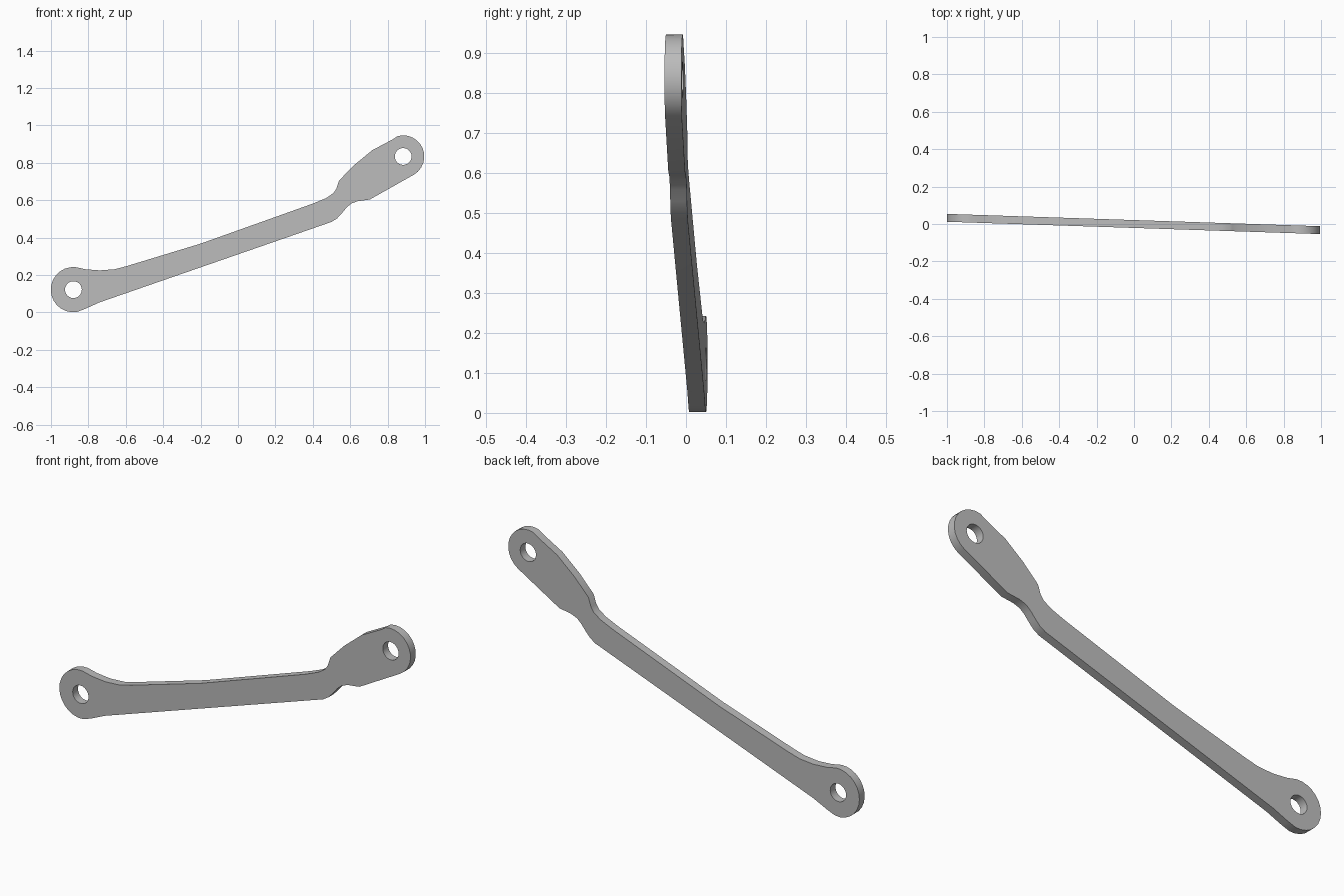
import bpy, bmesh
from math import cos, sin, radians

cube = bpy.data.objects.get("Cube")
if cube:
    bpy.data.objects.remove(cube, do_unlink=True)

HALF_THICK = 0.021
SLANT = -0.033
LOW_EYE = (-0.88, 0.122)
HIGH_EYE = (0.883, 0.834)


def arc(centre, radius, start, end, steps):
    angles = [radians(start + (end - start) * i / steps) for i in range(steps + 1)]
    return [(centre[0] + radius * cos(a), centre[1] + radius * sin(a)) for a in angles]


# Side profile of the link: two rounded ends joined by a necked bar
lower_edge = [(-0.82, 0.018), (-0.74, 0.054), (0.5, 0.484), (0.53, 0.503),
              (0.555, 0.53), (0.58, 0.56), (0.605, 0.582), (0.64, 0.595), (0.705, 0.604)]
upper_edge = [(0.83, 0.927), (0.717, 0.867), (0.62, 0.787), (0.54, 0.705),
              (0.525, 0.66), (0.51, 0.638), (0.47, 0.611), (0.4, 0.582), (-0.2, 0.368),
              (-0.595, 0.248), (-0.66, 0.231), (-0.74, 0.225), (-0.815, 0.231)]
outline = (arc(LOW_EYE, 0.121, 85, 278, 14) + lower_edge
           + arc(HIGH_EYE, 0.113, -60, 105, 12) + upper_edge)

# Filled profile with a round hole in each end
curve = bpy.data.curves.new("link_profile", "CURVE")
curve.dimensions = "2D"
curve.fill_mode = "BOTH"
curve.extrude = HALF_THICK
holes = [arc(c, 0.045, 0, 345, 23) for c in (LOW_EYE, HIGH_EYE)]
for loop in [outline] + holes:
    spline = curve.splines.new("POLY")
    spline.points.add(len(loop) - 1)
    for point, (x, z) in zip(spline.points, loop):
        point.co = (x, z, 0, 1)
    spline.use_cyclic_u = True

link = bpy.data.objects.new("link_arm", curve)
bpy.context.collection.objects.link(link)
bpy.ops.object.select_all(action="DESELECT")
link.select_set(True)
bpy.context.view_layer.objects.active = link
bpy.ops.object.convert(target="MESH")
link = bpy.context.object

# Stand the plate upright and slant it front to back along its length
bm = bmesh.new()
bm.from_mesh(link.data)
bmesh.ops.remove_doubles(bm, verts=bm.verts, dist=0.0005)
for v in bm.verts:
    x, z, depth = v.co
    v.co = (x, SLANT * x - depth, z)
bmesh.ops.recalc_face_normals(bm, faces=bm.faces)
bm.to_mesh(link.data)
bm.free()
bpy.ops.object.shade_smooth_by_angle(angle=radians(30))

# Plain grey metal
grey = bpy.data.materials.new("plain_grey")
grey.use_nodes = True
colour = (0.5, 0.5, 0.5, 1)
grey.diffuse_color = colour
grey.node_tree.nodes["Principled BSDF"].inputs["Base Color"].default_value = colour
link.data.materials.clear()
link.data.materials.append(grey)
